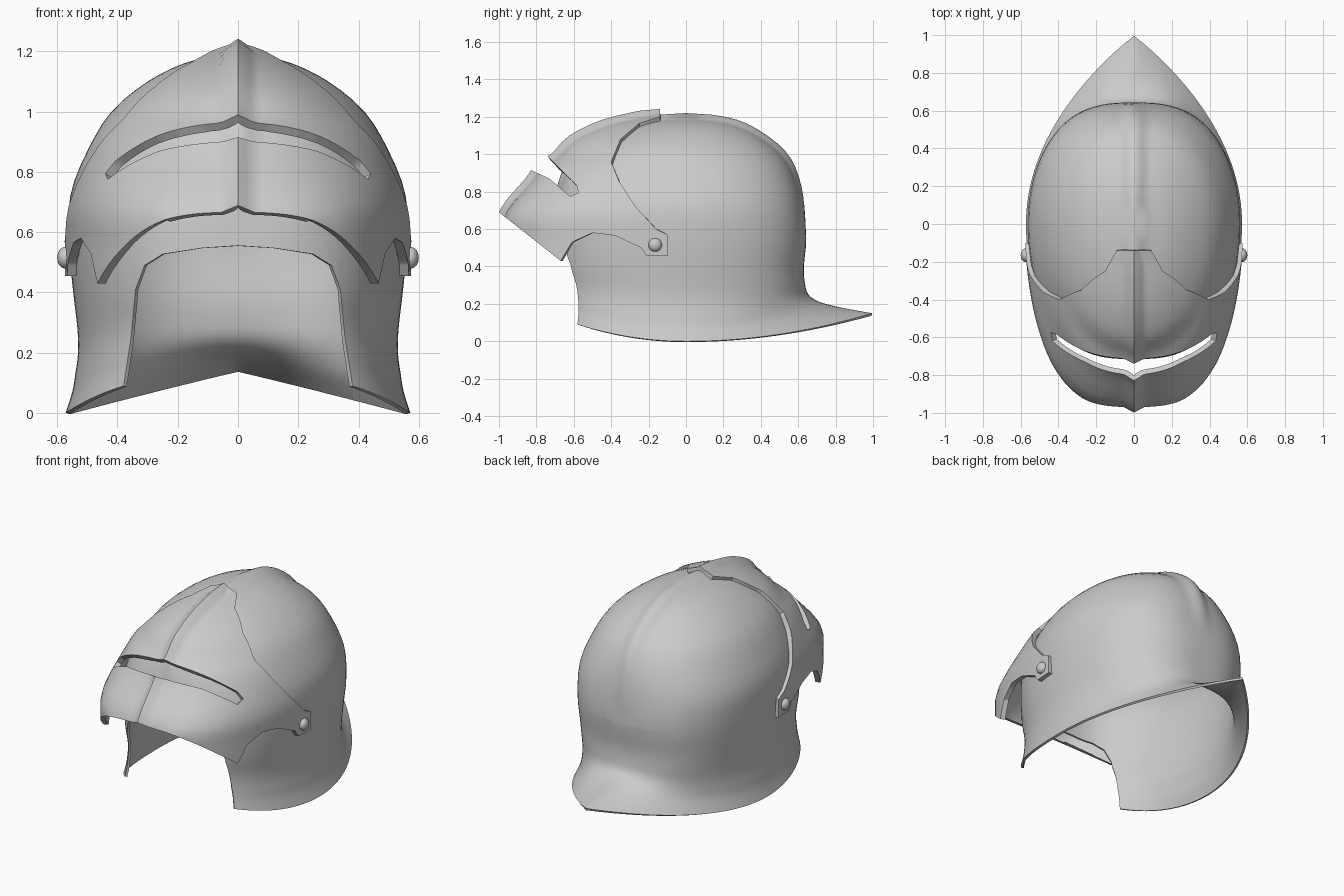
import bpy, bmesh, math
from mathutils import Vector

cube = bpy.data.objects.get("Cube")
if cube:
    bpy.data.objects.remove(cube)

steel = bpy.data.materials.new("grey steel")
steel.use_nodes = True
steel.diffuse_color = (0.6, 0.6, 0.6, 1)
steel.node_tree.nodes["Principled BSDF"].inputs["Base Color"].default_value = (0.6, 0.6, 0.6, 1)

SEGMENTS = 128
ROWS_PER_SPAN = 3


def smooth_rows(rows):
    """Catmull-Rom interpolation between the control rings."""
    out = []
    for i in range(len(rows) - 1):
        quad = [rows[max(0, i - 1)], rows[i], rows[i + 1], rows[min(len(rows) - 1, i + 2)]]
        for k in range(ROWS_PER_SPAN):
            t = k / ROWS_PER_SPAN
            out.append([b + 0.5 * t * (c - a + t * (2 * a - 5 * b + 4 * c - d + t * (3 * (b - c) + d - a)))
                        for a, b, c, d in zip(*quad)])
    return out + [list(rows[-1])]


def shell(rows, pole, ridge, ridge_width, fade, creased):
    """Loft superelliptic rings to a pole and raise a centre ridge.
    Row: side z, front z, back z, half width, front depth, back depth, front and back roundness."""
    bm = bmesh.new()
    rings = []
    for zs, zf, zb, w, f, b, pf, pb in smooth_rows(rows):
        ring = []
        for j in range(SEGMENTS):
            a = 2 * math.pi * j / SEGMENTS
            back = j <= SEGMENTS // 2
            depth, power, z_end = (b, pb, zb) if back else (-f, pf, zf)
            s = math.sqrt(max(0, 1 - abs(math.cos(a)) ** (2 / power)))
            ring.append(bm.verts.new((w * math.cos(a), depth * s, zs + (z_end - zs) * s * s)))
        rings.append(ring)
    top = bm.verts.new(pole)
    for j in range(SEGMENTS):
        n = (j + 1) % SEGMENTS
        for low, high in zip(rings, rings[1:]):
            bm.faces.new((low[j], low[n], high[n], high[j]))
        bm.faces.new((rings[-1][j], rings[-1][n], top))
    bm.normal_update()
    moves = []
    for v in bm.verts:
        fall = max(0, 1 - abs(v.co.x) / ridge_width)
        if not creased:
            fall *= fall * (3 - 2 * fall)
        height = min(1, max(0, (v.co.z - fade[0]) / (fade[1] - fade[0])))
        moves.append(v.normal * ridge * fall * height)
    for v, move in zip(bm.verts, moves):
        v.co += move
    return bm


def inside(p, outline):
    result = False
    for a, b in zip(outline, outline[1:] + outline[:1]):
        if (a.y > p.y) != (b.y > p.y) and p.x < a.x + (b.x - a.x) * (p.y - a.y) / (b.y - a.y):
            result = not result
    return result


def segment_distance(p, a, b):
    d = b - a
    t = min(1, max(0, (p - a).dot(d) / d.length_squared))
    return (a + d * t - p).length


def trim(bm, points, flat_axis, keep_inside):
    """Score the surface along an outline seen along one axis, then drop one side of it."""
    outline = [Vector(p) for p in points]

    def flat(face):
        c = face.calc_center_median()
        return Vector((c.y if flat_axis == "x" else c.x, c.z))

    def lift(u, z):
        return Vector((0, u, z)) if flat_axis == "x" else Vector((u, 0, z))

    for a, b in zip(outline, outline[1:] + outline[:1]):
        faces = [f for f in bm.faces if segment_distance(flat(f), a, b) < 0.1]
        edges = {e for f in faces for e in f.edges}
        verts = {v for f in faces for v in f.verts}
        bmesh.ops.bisect_plane(bm, geom=faces + list(edges) + list(verts), dist=1e-5,
                               plane_co=lift(a.x, a.y), plane_no=lift(a.y - b.y, b.x - a.x))
    dropped = [f for f in bm.faces if inside(flat(f), outline) != keep_inside
               and f.calc_center_median().y < (1 if keep_inside else 0)]
    bmesh.ops.delete(bm, geom=dropped, context="FACES")


def finish(name, bm, thickness):
    """Make the object, thicken it inward and shade it."""
    mesh = bpy.data.meshes.new(name)
    bm.to_mesh(mesh)
    bm.free()
    mesh.materials.append(steel)
    obj = bpy.data.objects.new(name, mesh)
    bpy.context.collection.objects.link(obj)
    mod = obj.modifiers.new("thickness", "SOLIDIFY")
    mod.thickness = thickness
    mod.offset = -1
    bpy.ops.object.select_all(action="DESELECT")
    obj.select_set(True)
    bpy.context.view_layer.objects.active = obj
    bpy.ops.object.modifier_apply(modifier=mod.name)
    bpy.ops.object.shade_smooth_by_angle(angle=math.radians(32))


def level(z, w, f, b, pf, pb):
    return (z, z, z, w, f, b, pf, pb)


# Bowl with flared neck guard, from brim to crown
bowl = shell([
    (0, 0.13, 0.15, 0.572, 0.70, 0.995, 0.7, 1.9),
    (0.07, 0.18, 0.18, 0.55, 0.70, 0.83, 0.7, 1.5),
    (0.13, 0.22, 0.21, 0.54, 0.70, 0.715, 0.7, 1.1),
    (0.20, 0.28, 0.25, 0.531, 0.70, 0.655, 0.7, 0.85),
    (0.28, 0.33, 0.31, 0.533, 0.705, 0.636, 0.7, 0.75),
    level(0.40, 0.547, 0.715, 0.63, 0.7, 0.72),
    level(0.55, 0.56, 0.715, 0.643, 0.7, 0.72),
    level(0.72, 0.557, 0.70, 0.625, 0.7, 0.74),
    level(0.87, 0.50, 0.655, 0.585, 0.75, 0.82),
    level(1.00, 0.42, 0.58, 0.51, 0.8, 0.88),
    level(1.10, 0.30, 0.45, 0.385, 0.9, 0.95),
    level(1.16, 0.18, 0.30, 0.26, 1, 1),
    level(1.185, 0.08, 0.13, 0.13, 1, 1),
], (0, 0, 1.193), 0.027, 0.085, (0.62, 0.95), False)

# Face opening
half = [(0.38, -0.3), (0.38, 0.09), (0.355, 0.25), (0.34, 0.41), (0.31, 0.49), (0.25, 0.527), (0.12, 0.547)]
trim(bowl, half + [(0, 0.555)] + [(-x, z) for x, z in reversed(half)], "y", False)
finish("helmet_bowl", bowl, 0.014)

# Visor with prow and centre ridge
visor = shell([
    level(0.38, 0.575, 0.98, 0.4, 0.66, 1),
    level(0.55, 0.577, 0.975, 0.4, 0.67, 1),
    level(0.69, 0.574, 0.962, 0.4, 0.69, 1),
    level(0.85, 0.53, 0.83, 0.4, 0.84, 1),
    level(0.92, 0.495, 0.78, 0.4, 0.92, 1),
    level(0.98, 0.455, 0.692, 0.4, 0.95, 1),
    level(1.07, 0.36, 0.605, 0.4, 0.97, 1),
    level(1.15, 0.23, 0.44, 0.3, 1, 1),
    level(1.197, 0.12, 0.25, 0.15, 1, 1),
], (0, -0.04, 1.216), 0.035, 0.055, (0.1, 0.2), True)

# Visor side outline, then the eye slit
trim(visor, [
    (-1.2, 0.848), (-1.2, 1.4), (-0.14, 1.4), (-0.14, 1.2), (-0.25, 1.165), (-0.35, 1.08),
    (-0.40, 0.96), (-0.36, 0.86), (-0.27, 0.72), (-0.16, 0.60), (-0.10, 0.57), (-0.10, 0.455),
    (-0.21, 0.455), (-0.24, 0.50), (-0.38, 0.565), (-0.50, 0.58), (-0.61, 0.53), (-0.67, 0.43)], "x", True)
trim(visor, [
    (-0.62, 0.775), (-0.73, 0.87), (-0.84, 0.92), (-1.1, 0.95), (-1.1, 1.35),
    (-0.73, 0.98), (-0.585, 0.835), (-0.575, 0.795)], "x", False)
finish("visor", visor, 0.03)

# Pivot rivets
for side, name in ((1, "left_rivet"), (-1, "right_rivet")):
    bpy.ops.mesh.primitive_uv_sphere_add(segments=20, ring_count=12, radius=0.036,
                                         location=(side * 0.573, -0.165, 0.515))
    rivet = bpy.context.object
    rivet.name = name
    rivet.scale.x = 0.75
    rivet.data.materials.append(steel)
    bpy.ops.object.shade_smooth_by_angle(angle=math.radians(40))
